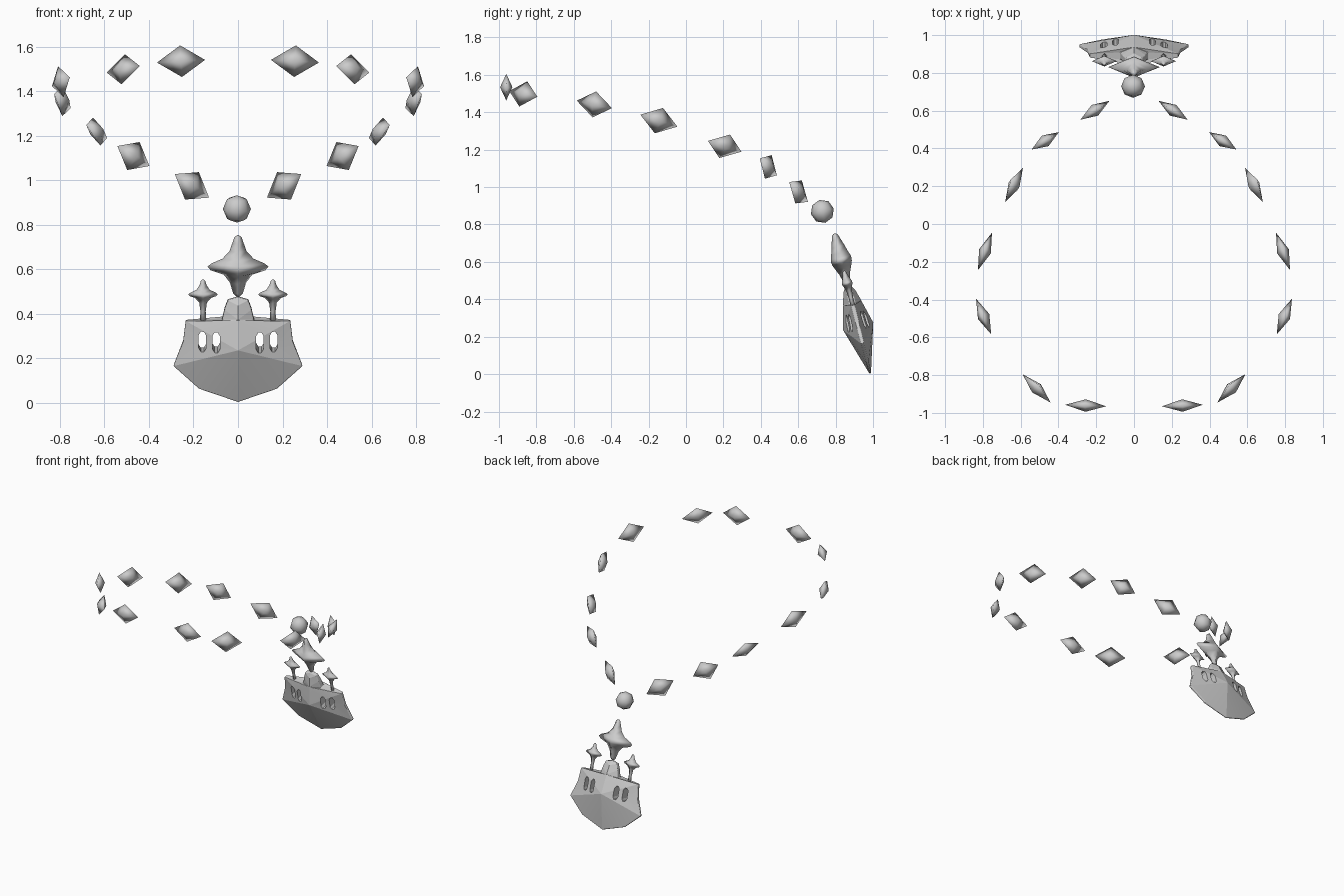
import bpy
import bmesh
import math
from mathutils import Matrix, Vector

old = bpy.data.objects.get("Cube")
if old:
    bpy.data.objects.remove(old, do_unlink=True)

silver = bpy.data.materials.new("silver grey")
silver.use_nodes = True
silver.diffuse_color = (0.6, 0.6, 0.6, 1)
silver.node_tree.nodes["Principled BSDF"].inputs["Base Color"].default_value = (0.6, 0.6, 0.6, 1)

# The pendant hangs tilted: local z runs up its plane, local y through its thickness
PENDANT = Matrix.Translation((0, 0.985, 0.003)) @ Matrix.Rotation(math.radians(14.3), 4, "X")


def make_object(name, bm, matrix=None, smooth=True):
    bmesh.ops.remove_doubles(bm, verts=bm.verts, dist=0.0001)
    bmesh.ops.recalc_face_normals(bm, faces=bm.faces)
    for face in bm.faces:
        face.smooth = smooth
    mesh = bpy.data.meshes.new(name)
    bm.to_mesh(mesh)
    bm.free()
    mesh.materials.append(silver)
    obj = bpy.data.objects.new(name, mesh)
    bpy.context.collection.objects.link(obj)
    if matrix:
        obj.matrix_world = matrix
    return obj


def add_face(bm, points):
    bm.faces.new([bm.verts.new(p) for p in points])


def octahedron(name, centre, along, wide, thick):
    """Flat diamond bead spanned by three half-axes."""
    bm = bmesh.new()
    for a in (along, -along):
        for w in (wide, -wide):
            for t in (thick, -thick):
                add_face(bm, [centre + a, centre + w, centre + t])
    return make_object(name, bm)


def star_finial(name, x, sections):
    """Stack of diamond cross-sections given as (height, half width, half depth)."""
    bm = bmesh.new()
    rings = []
    for height, wide, deep in sections:
        corners = [(wide, 0), (0, deep), (-wide, 0), (0, -deep)]
        rings.append([bm.verts.new((x + cx, cy, height)) for cx, cy in corners])
    for low, high in zip(rings, rings[1:]):
        for i in range(4):
            j = (i + 1) % 4
            bm.faces.new((low[i], low[j], high[j], high[i]))
    bm.faces.new(rings[0])
    bm.faces.new(rings[-1])
    return make_object(name, bm, PENDANT)


# Necklace beads: centre, half of the long axis, sideways lean of the top corner
BEADS = [
    ((0.256, -0.961, 1.534), (0.108, 0.004, -0.006), 0),
    ((0.516, -0.87, 1.498), (0.074, 0.075, -0.015), -0.4),
    ((0.796, -0.49, 1.442), (0.04, 0.094, -0.02), 0.12),
    ((0.789, -0.145, 1.355), (-0.037, 0.099, -0.032), 0.1),
    ((0.635, 0.207, 1.218), (-0.047, 0.09, -0.029), 0.44),
    ((0.47, 0.44, 1.108), (-0.072, 0.046, -0.045), 0),
    ((0.207, 0.602, 0.974), (-0.077, 0.05, -0.053), -0.05),
]
for side, sign in (("left", 1), ("right", -1)):
    flip = Vector((sign, 1, 1))
    for number, (centre, along, lean) in enumerate(BEADS, 1):
        along = Vector(along)
        axis = along.normalized()
        wide = Vector((lean, 0, 1))
        wide = (wide - axis * wide.dot(axis)).normalized()
        thick = axis.cross(wide)
        octahedron(f"necklace_bead_{side}_{number}", Vector(centre) * flip,
                   along * flip, wide * flip * 0.071, thick * flip * 0.033)

# Round low-poly bead above the pendant
bm = bmesh.new()
bmesh.ops.create_uvsphere(bm, u_segments=8, v_segments=4, radius=0.063)
make_object("round_bead", bm, Matrix.Translation((-0.005, 0.729, 0.87))
            @ Matrix.Rotation(math.radians(14), 4, "X"))

# Pendant body: faceted shield with a raised ridge on both faces
OUTLINE = [(0, 0), (0.175, 0.062), (0.29, 0.168), (0.246, 0.285), (0.235, 0.378),
           (0.072, 0.382), (0.06, 0.435), (0.046, 0.474), (0, 0.488)]
RIM = [0.004, 0.006, 0.008, 0.01, 0.01, 0.018, 0.016, 0.012, 0.012]
BOSS, NECK, CROWN = (0.26, 0.083), (0.39, 0.05), (0.455, 0.032)
bm = bmesh.new()
for sx in (1, -1):
    def rim(i, face):
        return (sx * OUTLINE[i][0], face * RIM[i], OUTLINE[i][1])

    for face in (1, -1):
        boss, neck, crown = [(0, face * v, u) for u, v in (BOSS, NECK, CROWN)]
        fans = [boss] * 4 + [neck] * 2 + [crown] * 2
        for i, hub in enumerate(fans):
            add_face(bm, [rim(i, face), rim(i + 1, face), hub])
        add_face(bm, [boss, rim(4, face), neck])
        add_face(bm, [neck, rim(6, face), crown])
    for i in range(len(OUTLINE) - 1):
        add_face(bm, [rim(i, 1), rim(i + 1, 1), rim(i + 1, -1), rim(i, -1)])
body = make_object("pendant_body", bm, PENDANT)

# Window cutters: tall slots with chamfered ends
SLOT = [(0.0165, 0.03), (0.007, 0.046), (-0.007, 0.046), (-0.0165, 0.03),
        (-0.0165, -0.03), (-0.007, -0.046), (0.007, -0.046), (0.0165, -0.03)]
bm = bmesh.new()
for x in (-0.16, -0.098, 0.098, 0.16):
    front, back = [[bm.verts.new((x + px, depth, 0.288 + pz)) for px, pz in SLOT]
                   for depth in (-0.2, 0.2)]
    bm.faces.new(front)
    bm.faces.new(back)
    for i in range(len(SLOT)):
        j = (i + 1) % len(SLOT)
        bm.faces.new((front[i], front[j], back[j], back[i]))
cutter = make_object("window_cutter", bm, PENDANT, smooth=False)
cutter.hide_render = True

# Soften the rim, cut the windows, then drop the cutter
bevel = body.modifiers.new("soft_rim", "BEVEL")
bevel.width = 0.005
bevel.segments = 2
bevel.angle_limit = math.radians(40)
holes = body.modifiers.new("windows", "BOOLEAN")
holes.object = cutter
holes.solver = "EXACT"
bpy.context.view_layer.update()
bpy.ops.object.select_all(action="DESELECT")
bpy.context.view_layer.objects.active = body
body.select_set(True)
for name in ("soft_rim", "windows"):
    bpy.ops.object.modifier_apply(modifier=name)
bpy.ops.object.shade_smooth_by_angle(angle=math.radians(8))
bpy.data.objects.remove(cutter, do_unlink=True)

# Large star finial floating over the tower
star_finial("large_star", 0, [
    (0.49, 0.01, 0.008), (0.503, 0.022, 0.016), (0.553, 0.036, 0.03),
    (0.59, 0.064, 0.046), (0.61, 0.122, 0.054), (0.626, 0.137, 0.056),
    (0.641, 0.122, 0.054), (0.664, 0.07, 0.046), (0.7, 0.038, 0.036),
    (0.738, 0.025, 0.024), (0.764, 0.016, 0.016), (0.772, 0.006, 0.006)])

# Small star turrets on the shoulders
for side, sign in (("left", 1), ("right", -1)):
    star_finial(f"star_turret_{side}", sign * 0.157, [
        (0.365, 0.014, 0.013), (0.42, 0.012, 0.012), (0.46, 0.017, 0.016),
        (0.482, 0.036, 0.023), (0.49, 0.058, 0.027), (0.498, 0.066, 0.028),
        (0.506, 0.058, 0.027), (0.52, 0.03, 0.022), (0.541, 0.016, 0.014),
        (0.561, 0.01, 0.009), (0.567, 0.004, 0.004)])
